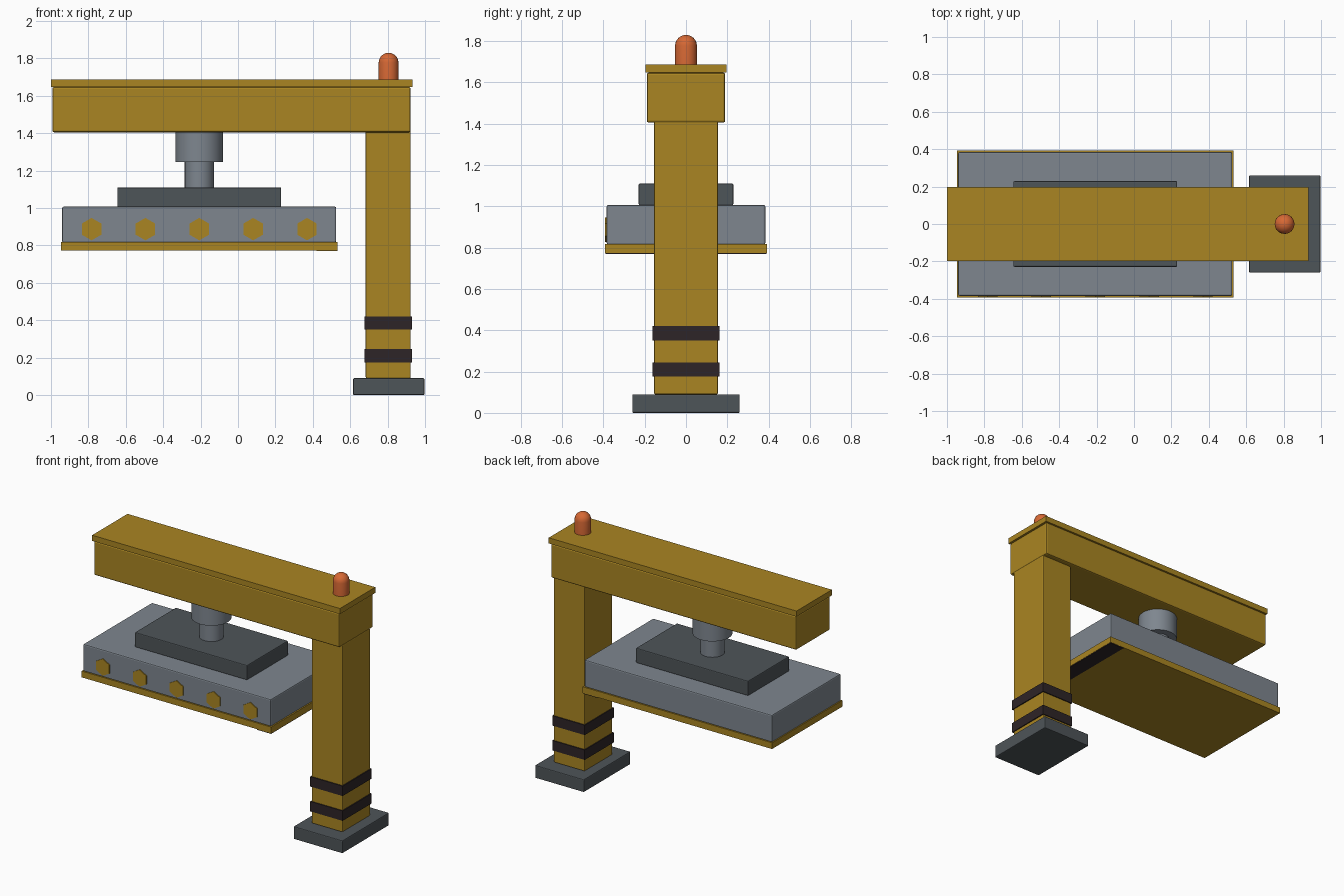
import bpy
import bmesh
import math

cube = bpy.data.objects.get("Cube")
if cube:
    bpy.data.objects.remove(cube, do_unlink=True)


def material(name, rgb):
    m = bpy.data.materials.new(name)
    m.use_nodes = True
    color = (*rgb, 1.0)
    m.diffuse_color = color
    bsdf = next(n for n in m.node_tree.nodes if n.type == 'BSDF_PRINCIPLED')
    bsdf.inputs["Base Color"].default_value = color
    return m


YELLOW = material("ochre_paint", (0.40, 0.235, 0.016))
STEEL = material("grey_steel", (0.21, 0.24, 0.275))
DARK = material("dark_steel", (0.076, 0.089, 0.098))
BLACK = material("black_rubber", (0.027, 0.018, 0.02))
ORANGE = material("orange_lamp", (0.68, 0.14, 0.035))


def add_object(name, bm, mat, bevel=0.0):
    mesh = bpy.data.meshes.new(name)
    bm.to_mesh(mesh)
    bm.free()
    mesh.materials.append(mat)
    obj = bpy.data.objects.new(name, mesh)
    bpy.context.collection.objects.link(obj)
    if bevel:
        mod = obj.modifiers.new("edge_bevel", 'BEVEL')
        mod.width = bevel
        mod.segments = 2
    return obj


def box(name, x, y, z, mat, bevel=0.006):
    """Box between the (low, high) limits given for each axis."""
    bm = bmesh.new()
    bmesh.ops.create_cube(bm, size=1)
    for v in bm.verts:
        for i, (low, high) in enumerate((x, y, z)):
            v.co[i] = (low + high) / 2 + v.co[i] * (high - low)
    return add_object(name, bm, mat, bevel)


def smooth(obj):
    bpy.ops.object.select_all(action='DESELECT')
    obj.select_set(True)
    bpy.context.view_layer.objects.active = obj
    bpy.ops.object.shade_smooth_by_angle(angle=math.radians(35))


def lathe(name, x, profile, mat, steps=32):
    """Turn a (radius, z) profile about a vertical axis at x."""
    bm = bmesh.new()
    verts = [bm.verts.new((r, 0, z)) for r, z in profile]
    edges = [bm.edges.new(pair) for pair in zip(verts, verts[1:])]
    bmesh.ops.spin(bm, geom=verts + edges, cent=(0, 0, 0), axis=(0, 0, 1),
                   angle=2 * math.pi, steps=steps)
    bmesh.ops.remove_doubles(bm, verts=bm.verts, dist=0.0001)
    bmesh.ops.recalc_face_normals(bm, faces=bm.faces)
    for v in bm.verts:
        v.co.x += x
    obj = add_object(name, bm, mat)
    smooth(obj)
    return obj


# Column with its foot and hazard bands
box("foot_plate", (0.615, 0.997), (-0.26, 0.26), (0, 0.09), DARK)
box("column", (0.683, 0.923), (-0.155, 0.155), (0.09, 1.41), YELLOW)
for i, z in enumerate((0.175, 0.35)):
    box(f"column_band_{i + 1}", (0.677, 0.93), (-0.162, 0.162), (z, z + 0.07), BLACK, 0)

# Overhead arm
box("arm_beam", (-0.993, 0.923), (-0.19, 0.19), (1.405, 1.647), YELLOW, 0.01)
box("arm_cap", (-1.0, 0.933), (-0.197, 0.197), (1.647, 1.687), YELLOW, 0)

# Hydraulic ram
RAM_X = -0.207
lathe("ram_housing", RAM_X, [(0, 1.245), (0.128, 1.245), (0.128, 1.41), (0, 1.41)], STEEL)
lathe("ram_piston", RAM_X, [(0, 1.105), (0.078, 1.105), (0.078, 1.25), (0, 1.25)], STEEL)

# Press head
box("mounting_plate", (-0.645, 0.231), (-0.229, 0.229), (1.005, 1.11), DARK)
box("press_block", (-0.94, 0.525), (-0.384, 0.384), (0.815, 1.007), STEEL, 0.008)
box("press_sole", (-0.946, 0.533), (-0.392, 0.392), (0.774, 0.818), YELLOW, 0)
box("sole_edge_strip", (0.42, 0.531), (-0.39, 0.39), (0.769, 0.775), BLACK, 0)

# Hexagonal plates along the front of the press block
for i in range(5):
    bm = bmesh.new()
    x = RAM_X + (i - 2) * 0.288
    corners = [bm.verts.new((x + 0.06 * math.sin(k * math.pi / 3), -0.383,
                             0.887 + 0.06 * math.cos(k * math.pi / 3))) for k in range(6)]
    face = bm.faces.new(corners)
    grown = bmesh.ops.extrude_face_region(bm, geom=[face])["geom"]
    for v in grown:
        if isinstance(v, bmesh.types.BMVert):
            v.co.y -= 0.008
    bmesh.ops.recalc_face_normals(bm, faces=bm.faces)
    add_object(f"hex_plate_{i + 1}", bm, YELLOW)

# Warning lamp with a domed top
R = 0.053
dome = [(R * math.cos(a * math.pi / 12), 1.777 + R * math.sin(a * math.pi / 12))
        for a in range(7)]
lathe("warning_lamp", 0.805, [(0, 1.685), (R, 1.685)] + dome, ORANGE, 24)
